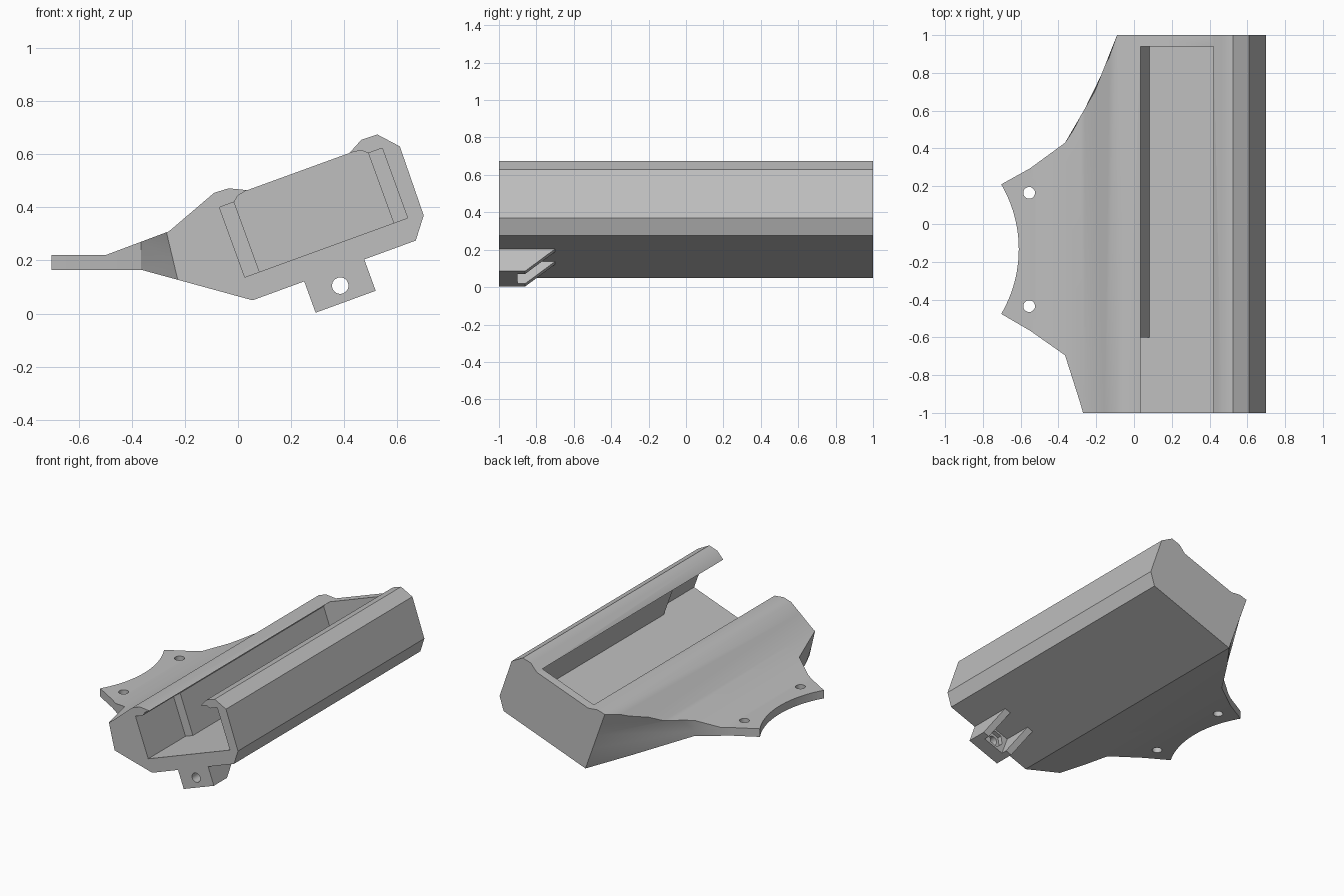
import bpy, bmesh, math

cube = bpy.data.objects.get("Cube")
if cube:
    bpy.data.objects.remove(cube, do_unlink=True)

grey = bpy.data.materials.new("plain grey")
grey.use_nodes = True
colour = (0.52, 0.52, 0.52, 1)
grey.diffuse_color = colour
grey.node_tree.nodes["Principled BSDF"].inputs["Base Color"].default_value = colour

TILT = math.radians(20)
C, S = math.cos(TILT), math.sin(TILT)


def tilted(u, y, w):
    """Point in the cradle's tilted frame: u across, w up."""
    return (C * u - S * w, y, S * u + C * w)


def loft(name, rings):
    """Closed solid through matching rings of points."""
    bm = bmesh.new()
    loops = [[bm.verts.new(p) for p in ring] for ring in rings]
    n = len(loops[0])
    bm.faces.new(loops[0])
    bm.faces.new(loops[-1])
    for a, b in zip(loops, loops[1:]):
        for i in range(n):
            j = (i + 1) % n
            bm.faces.new((a[i], a[j], b[j], b[i]))
    bmesh.ops.recalc_face_normals(bm, faces=bm.faces)
    mesh = bpy.data.meshes.new(name)
    bm.to_mesh(mesh)
    bm.free()
    mesh.materials.append(grey)
    ob = bpy.data.objects.new(name, mesh)
    bpy.context.collection.objects.link(ob)
    return ob


def tilted_prism(name, profile, y0, y1):
    return loft(name, [[tilted(u, y, w) for u, w in profile] for y in (y0, y1)])


def circle(cx, cy, r, n):
    return [(cx + r * math.cos(math.tau * i / n), cy + r * math.sin(math.tau * i / n))
            for i in range(n)]


def finish(ob, operations):
    """Apply the booleans, remove the cutters and shade."""
    for kind, cutter in operations:
        cutter.hide_render = True
        mod = ob.modifiers.new(kind.lower(), "BOOLEAN")
        mod.operation, mod.object, mod.solver = kind, cutter, "EXACT"
    graph = bpy.context.evaluated_depsgraph_get()
    mesh = bpy.data.meshes.new_from_object(ob.evaluated_get(graph))
    ob.modifiers.clear()
    ob.data = mesh
    for _, cutter in operations:
        bpy.data.objects.remove(cutter, do_unlink=True)
    bpy.ops.object.select_all(action="DESELECT")
    ob.select_set(True)
    bpy.context.view_layer.objects.active = ob
    bpy.ops.object.shade_smooth_by_angle(angle=math.radians(30))


# Cradle and mounting wing: one long section
section = [(-0.9, 0.165), (-0.365, 0.165), (0.055, 0.05), (0.67, 0.275), (0.70, 0.37),
           (0.61, 0.63), (0.525, 0.675), (0.465, 0.655), (0.42, 0.605), (0.035, 0.465),
           (-0.035, 0.472), (-0.09, 0.455), (-0.26, 0.31), (-0.5, 0.22), (-0.9, 0.22)]
body = loft("cradle_body", [[(x, y, z) for x, z in section] for y in (-1.2, 1.2)])


# Plan outline with a concave wing edge and leaning end corners
def plan(z):
    half = math.asin(0.343 / 0.68)
    arc = []
    for i in range(25):
        a = half * (1 - i / 12)
        arc.append((-1.29 + 0.68 * math.cos(a), -0.133 + 0.68 * math.sin(a)))
    back = 0.073 - 0.358 * z
    front = -0.197 - 0.237 * z
    pts = [(0.9, 1), (back, 1), (-0.365, 0.43), (-0.55, 0.295)] + arc
    pts += [(-0.55, -0.565), (-0.365, -0.695), (front, -1), (0.9, -1)]
    return [(x, y, z) for x, y in pts]


outline = loft("plan_outline", [plan(-0.1 + 0.1 * i) for i in range(10)])

# Pocket with undercut lips, widened at the open front end
pocket = tilted_prism("pocket", [
    (0.13, 0.12), (0.13, 0.40), (0.152, 0.418), (0.192, 0.4255), (0.192, 0.6),
    (0.602, 0.6), (0.602, 0.4255), (0.647, 0.419), (0.668, 0.40), (0.668, 0.12)], -1.1, 0.94)
wide = tilted_prism("wide_pocket", [
    (0.071, 0.12), (0.071, 0.40), (0.724, 0.40), (0.724, 0.12)], -1.1, -0.6)

# Wing screw holes
cuts = [("INTERSECT", outline), ("DIFFERENCE", pocket), ("DIFFERENCE", wide)]
for y in (0.165, -0.435):
    hole = loft("wing_hole", [[(px, py, z) for px, py in circle(-0.555, y, 0.031, 24)]
                              for z in (0, 0.4)])
    cuts.append(("DIFFERENCE", hole))
finish(body, cuts)

# Screw tab below the front, hollowed into two sloping prongs
side = [(-1, 0.032), (-1, -0.097), (-0.86, -0.097), (-0.7, 0.029), (-0.7, 0.032)]
tab = loft("screw_tab", [[tilted(u, y, w) for y, w in side] for u in (0.276, 0.517)])
channel = tilted_prism("channel", [(0.321, -0.2), (0.472, -0.2), (0.472, 0.1), (0.321, 0.1)],
                       -0.9, -0.5)
bore = tilted_prism("bore", circle(0.398, -0.033, 0.031, 24), -1.1, -0.8)
nut = tilted_prism("nut_recess", circle(0.398, -0.033, 0.055, 6), -0.93, -0.8)
finish(tab, [("DIFFERENCE", channel), ("DIFFERENCE", bore), ("DIFFERENCE", nut)])
